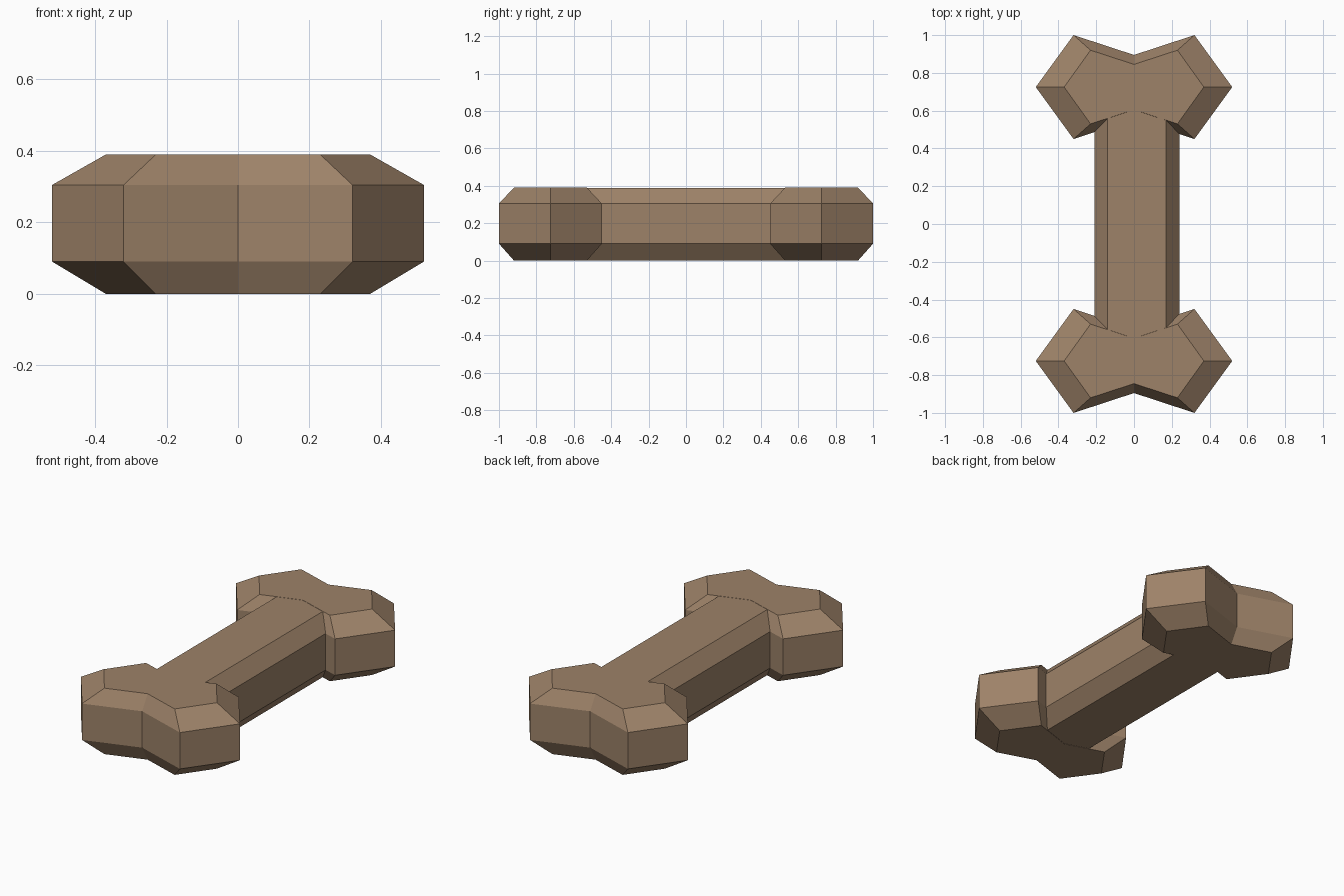
import bpy, bmesh

if "Cube" in bpy.data.objects:
    bpy.data.objects.remove(bpy.data.objects["Cube"])

LEVELS = (0.0, 0.09, 0.305, 0.39)  # bottom, chamfer, chamfer, top

mat = bpy.data.materials.new("bone_brown")
mat.diffuse_color = (0.34, 0.225, 0.14, 1)
mat.use_nodes = True
mat.node_tree.nodes["Principled BSDF"].inputs["Base Color"].default_value = mat.diffuse_color


def loft(name, rings):
    """Skin a stack of closed rings and cap both ends."""
    bm = bmesh.new()
    loops = [[bm.verts.new(p) for p in ring] for ring in rings]
    n = len(loops[0])
    for a, b in zip(loops, loops[1:]):
        for i in range(n):
            j = (i + 1) % n
            bm.faces.new((a[i], a[j], b[j], b[i]))
    bm.faces.new(loops[0])
    bm.faces.new(loops[-1])
    bmesh.ops.recalc_face_normals(bm, faces=bm.faces[:])
    mesh = bpy.data.meshes.new(name)
    bm.to_mesh(mesh)
    bm.free()
    mesh.materials.append(mat)
    obj = bpy.data.objects.new(name, mesh)
    bpy.context.collection.objects.link(obj)
    return obj


def knob_outline(notch, tip_x, tip_y, side_x):
    """Two-lobed outline, symmetric about its own centre."""
    return [(0, notch), (-tip_x, tip_y), (-side_x, 0), (-tip_x, -tip_y),
            (0, -notch), (tip_x, -tip_y), (side_x, 0), (tip_x, tip_y)]


# Knobs at both ends
outer = knob_outline(0.17, 0.32, 0.275, 0.52)
inner = knob_outline(0.12, 0.23, 0.195, 0.37)
for name, cy in (("front_knob", -0.725), ("back_knob", 0.725)):
    loft(name, [[(x, y + cy, z) for x, y in pts]
                for pts, z in zip((inner, outer, outer, inner), LEVELS)])

# Chamfered shaft, running into both knobs
z0, z1, z2, z3 = LEVELS
e = 0.001  # keeps the shaft just inside the knob faces
section = [(-0.14, z0 + e), (0.17, z0 + e), (0.24, z1), (0.24, z2),
           (0.17, z3 - e), (-0.14, z3 - e), (-0.21, z2), (-0.21, z1)]
loft("shaft", [[(x, y, z) for x, z in section] for y in (-0.64, 0.64)])
